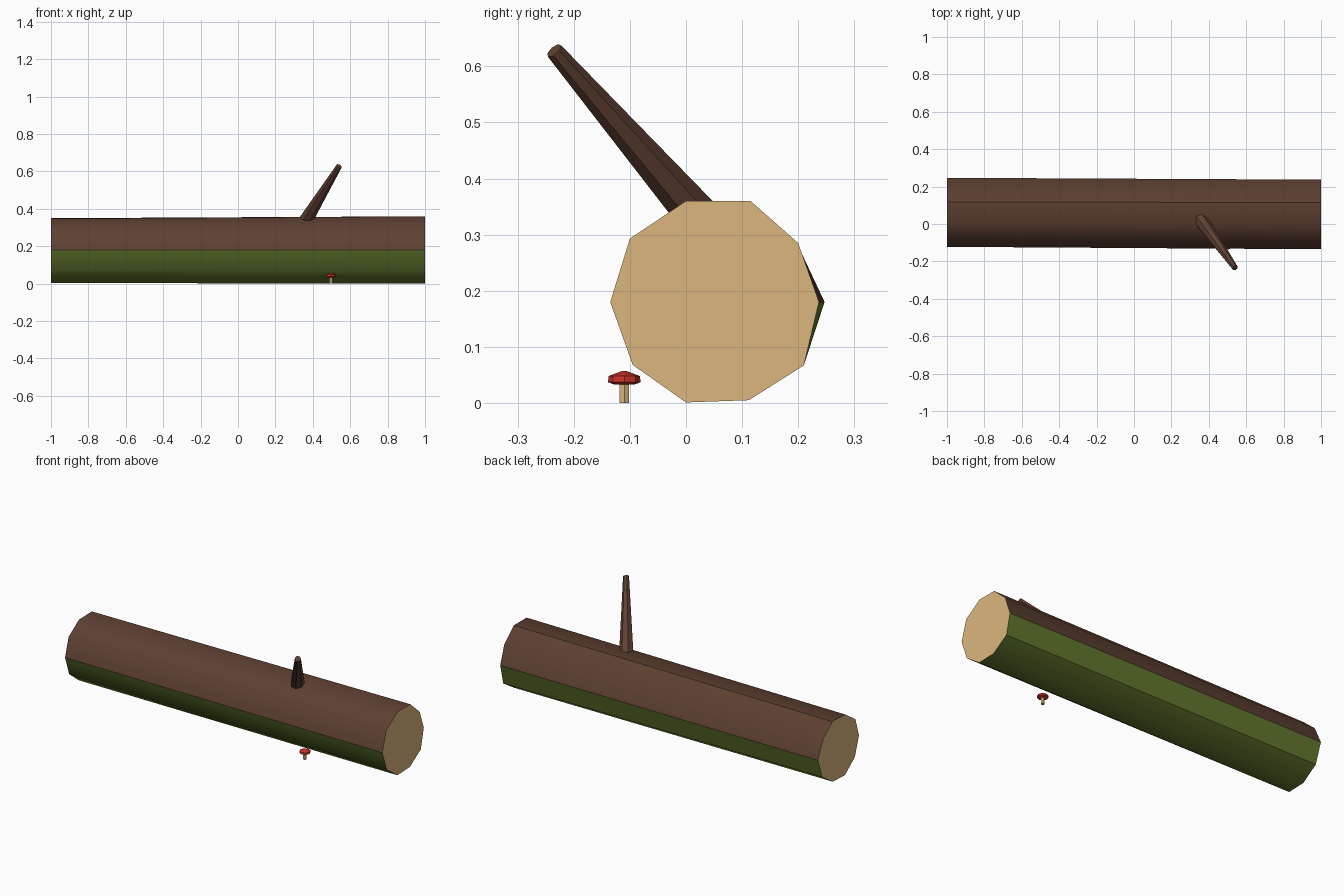
import bpy
import bmesh
from math import radians, sin, cos, tau
from mathutils import Vector

default = bpy.data.objects.get("Cube")
if default:
    bpy.data.objects.remove(default, do_unlink=True)


def material(name, colour):
    mat = bpy.data.materials.new(name)
    mat.use_nodes = True
    mat.diffuse_color = (*colour, 1)
    bsdf = mat.node_tree.nodes["Principled BSDF"]
    bsdf.inputs["Base Color"].default_value = (*colour, 1)
    return mat


bark = material("bark brown", (0.112, 0.051, 0.032))
moss = material("moss green", (0.122, 0.188, 0.027))
wood = material("cut wood tan", (0.71, 0.47, 0.21))
red = material("mushroom red", (0.6, 0.033, 0.022))


def loft(name, rings, mats, rule=None):
    """Skin a list of equal-sized point rings and close both ends."""
    bm = bmesh.new()
    loops = [[bm.verts.new(p) for p in ring] for ring in rings]
    count = len(loops[0])
    for low, high in zip(loops, loops[1:]):
        for i in range(count):
            j = (i + 1) % count
            bm.faces.new((low[i], low[j], high[j], high[i]))
    bm.faces.new(loops[0])
    bm.faces.new(loops[-1])
    bmesh.ops.recalc_face_normals(bm, faces=bm.faces)
    if rule:
        for face in bm.faces:
            face.material_index = rule(face)
        # Keep a crease wherever two colours meet
        for edge in bm.edges:
            edge.smooth = len({f.material_index for f in edge.link_faces}) == 1
    mesh = bpy.data.meshes.new(name)
    bm.to_mesh(mesh)
    bm.free()
    for mat in mats:
        mesh.materials.append(mat)
    obj = bpy.data.objects.new(name, mesh)
    bpy.context.collection.objects.link(obj)
    bpy.ops.object.select_all(action='DESELECT')
    obj.select_set(True)
    bpy.context.view_layer.objects.active = obj
    bpy.ops.object.shade_smooth_by_angle(angle=radians(40), keep_sharp_edges=True)


def circle(centre, axis, radius, sides):
    turn = Vector(axis).to_track_quat('Z', 'Y')
    return [Vector(centre) + turn @ Vector((radius * cos(tau * i / sides),
            radius * sin(tau * i / sides), 0)) for i in range(sides)]


# Log: uneven ten-sided section, slightly different at each end
right_end = [(-.135, .18), (-.1, .293), (0, .36), (.115, .36), (.2, .285),
             (.237, .18), (.21, .067), (.112, .005), (0, .001), (-.095, .068)]
left_end = [(-.122, .18), (-.09, .285), (.003, .347), (.118, .35), (.2, .28),
            (.247, .18), (.208, .07), (.112, .007), (.003, .003), (-.085, .072)]


def log_colour(face):
    if abs(face.normal.x) > 0.9:
        return 2
    return 1 if face.calc_center_median().z < 0.18 else 0


loft("log", [[(-1, y, z) for y, z in left_end],
             [(1, y, z) for y, z in right_end]], [bark, moss, wood], log_colour)

# Broken branch, tapering up and towards the front
base, tip = Vector((.356, .024, .33)), Vector((.54, -.235, .628))
axis = tip - base
loft("branch", [circle(base, axis, 0.039, 7), circle(tip, axis, 0.016, 7)], [bark])

# Mushroom beside the log
spot = Vector((.497, -.11, 0))


def turned(name, profile, sides, mat):
    rings = [circle(spot + Vector((0, 0, z)), (0, 0, 1), r, sides) for r, z in profile]
    loft(name, rings, [mat])


turned("mushroom_stem", [(.01, 0), (.01, .037)], 6, wood)
turned("mushroom_cap", [(.018, .033), (.029, .037), (.028, .048), (.004, .057)], 8, red)
